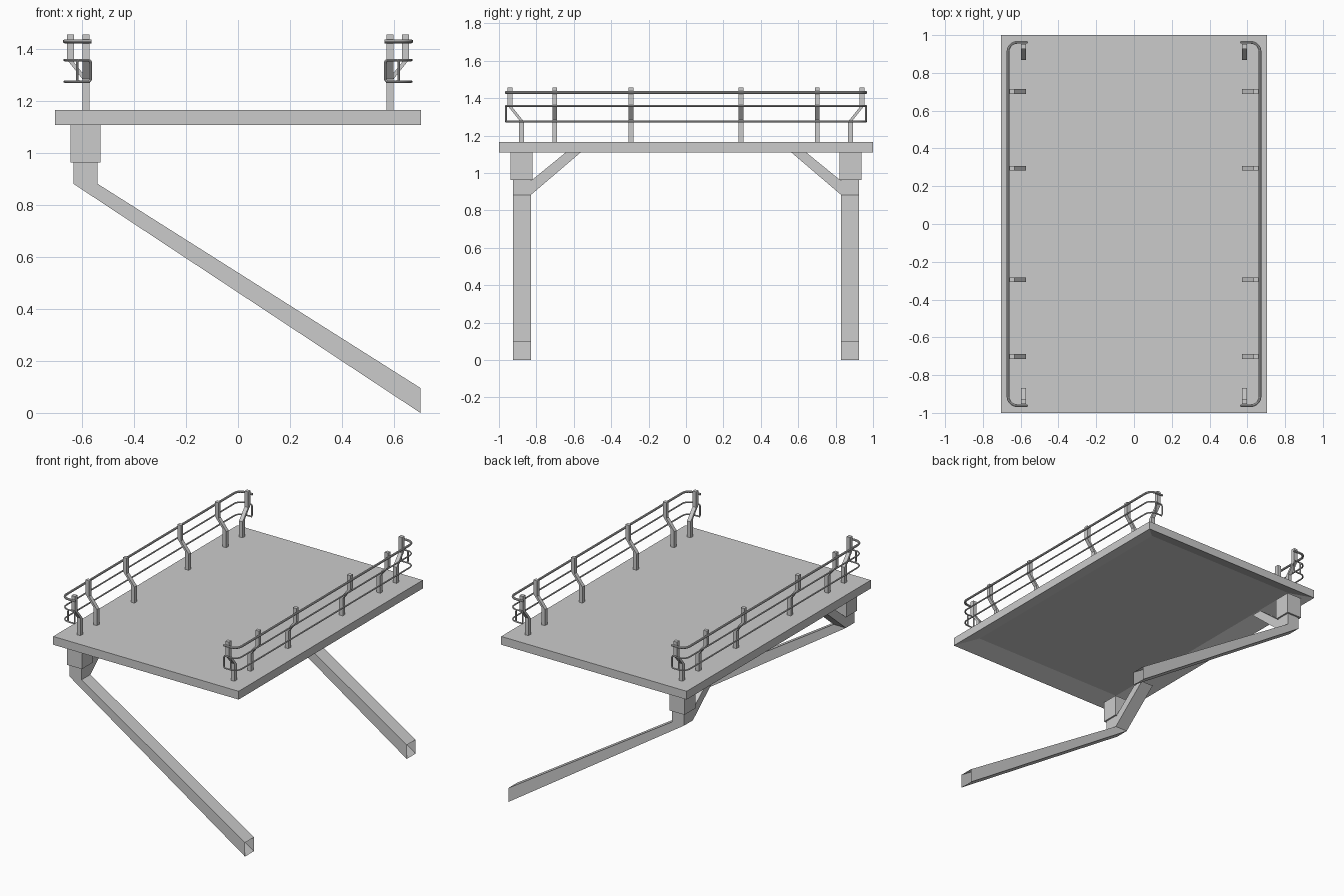
import bpy, bmesh, math
from mathutils import Vector

if "Cube" in bpy.data.objects:
    bpy.data.objects.remove(bpy.data.objects["Cube"])


def finish(name, bm, mirror):
    bmesh.ops.recalc_face_normals(bm, faces=bm.faces)
    me = bpy.data.meshes.new(name)
    bm.to_mesh(me)
    bm.free()
    ob = bpy.data.objects.new(name, me)
    bpy.context.collection.objects.link(ob)
    add_mirror(ob, mirror)
    return ob


def add_mirror(ob, mirror):
    if any(mirror):
        mod = ob.modifiers.new("Mirror", 'MIRROR')
        mod.use_axis = mirror
        mod.use_mirror_merge = False


def prism(name, pts, plane, lo, hi, mirror, open_edge=None):
    """Extrude a 2D profile: plane 'xz' runs along y, plane 'yz' runs along x."""
    bm = bmesh.new()
    place = (lambda p, d: (p[0], d, p[1])) if plane == 'xz' else (lambda p, d: (d, p[0], p[1]))
    a = [bm.verts.new(place(p, lo)) for p in pts]
    b = [bm.verts.new(place(p, hi)) for p in pts]
    bm.faces.new(a)
    bm.faces.new(b)
    n = len(pts)
    sides = [bm.faces.new((a[i], a[(i + 1) % n], b[(i + 1) % n], b[i])) for i in range(n)]
    bmesh.ops.recalc_face_normals(bm, faces=bm.faces)
    if open_edge is not None:
        bm.faces.remove(sides[open_edge])
    return finish(name, bm, mirror)


def tube(name, pts, r, mirror, cyclic=False):
    cu = bpy.data.curves.new(name, 'CURVE')
    cu.dimensions = '3D'
    cu.bevel_depth = r
    cu.bevel_resolution = 2
    cu.use_fill_caps = True
    sp = cu.splines.new('POLY')
    sp.points.add(len(pts) - 1)
    for p, c in zip(sp.points, pts):
        p.co = (*c, 1)
    sp.use_cyclic_u = cyclic
    ob = bpy.data.objects.new(name, cu)
    bpy.context.collection.objects.link(ob)
    bpy.ops.object.select_all(action='DESELECT')
    ob.select_set(True)
    bpy.context.view_layer.objects.active = ob
    bpy.ops.object.convert(target='MESH')
    ob = bpy.context.object
    bpy.ops.object.shade_smooth_by_angle()
    add_mirror(ob, mirror)
    return ob


def rounded(pts, r, steps=5, closed=False):
    """Round the inner corners of a polyline."""
    pts = [Vector(p) for p in pts]
    out = []
    n = len(pts)
    for i, p in enumerate(pts):
        if not closed and i in (0, n - 1):
            out.append(p)
            continue
        a = p + (pts[i - 1] - p).normalized() * r
        b = p + (pts[(i + 1) % n] - p).normalized() * r
        for k in range(steps + 1):
            t = k / steps * math.pi / 2
            out.append(p + (a - p) * (1 - math.sin(t)) + (b - p) * (1 - math.cos(t)))
    return out


X, Y, XY, NONE = (True, False, False), (False, True, False), (True, True, False), (False,) * 3

# Deck slab with recessed underside
bm = bmesh.new()
bmesh.ops.create_cube(bm, size=1)
for v in bm.verts:
    v.co = (v.co.x * 1.41, v.co.y * 2, 1.1365 + v.co.z * 0.057)
bm.normal_update()
bottom = min(bm.faces, key=lambda f: f.calc_center_median().z)
bmesh.ops.inset_region(bm, faces=[bottom], thickness=0.17)
bmesh.ops.translate(bm, verts=bottom.verts, vec=(0, 0, 0.045))
finish("deck", bm, NONE)

# Leg sockets, slanted hollow legs and braces
prism("leg_socket", [(-.645, .963), (-.53, .963), (-.53, 1.108), (-.645, 1.108)],
      'xz', -.938, -.82, Y)
prism("slanted_leg", [(-.634, .963), (-.541, .963), (-.541, .882), (.702, .096), (.702, 0), (-.634, .882)],
      'xz', -.926, -.83, Y, open_edge=3)
prism("leg_brace", [(-.83, .882), (-.83, .957), (-.645, 1.108), (-.565, 1.108)],
      'yz', -.634, -.541, Y)


# Railing posts, kinked outward
def kinked(inner, outer, w=.027):
    return [(inner, 1.165), (inner, 1.275), (outer, 1.35), (outer, 1.457),
            (outer - w, 1.457), (outer - w, 1.36), (inner - w, 1.285), (inner - w, 1.165)]


for y in (.295, .702):
    prism("side_post", kinked(-.572, -.632), 'xz', -y - .013, -y + .013, XY)
prism("end_post", kinked(-.867, -.927), 'yz', -.599, -.572, XY)

# Handrails wrapping the deck corners
XR, YR, XE = -.667, .962, -.563
tube("top_rail", rounded([(XE, -YR, 1.43), (XR, -YR, 1.43), (XR, YR, 1.43), (XE, YR, 1.43)], .05),
     .0075, X)
lo, hi = 1.275, 1.358
for z in (lo, hi):
    tube("lower_rail", rounded([(XE - .006, -YR, z), (XR, -YR, z), (XR, YR, z), (XE - .006, YR, z)], .05),
         .005, X)
# Small end loops joining the two lower rails
tube("rail_end_loop", rounded([(-.619, -YR, lo), (XE - .004, -YR, lo), (XE - .004, -YR, hi), (-.619, -YR, hi)],
                              .01, 3, True), .005, XY, cyclic=True)
